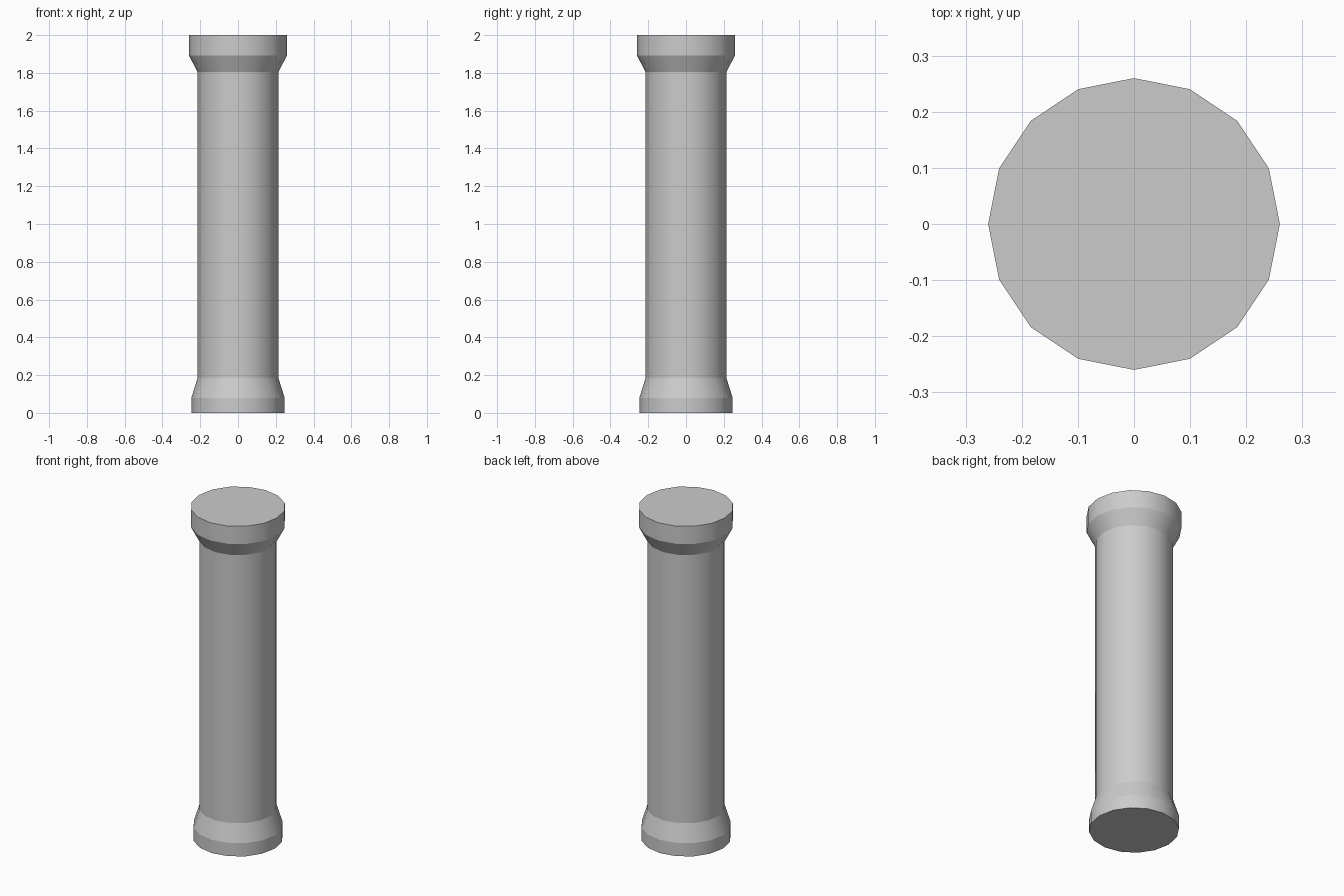
import bpy, bmesh, math

if "Cube" in bpy.data.objects:
    bpy.data.objects.remove(bpy.data.objects["Cube"])

SIDES = 16
# (radius, height) outline from base to top
PROFILE = [(0.247, 0.0), (0.247, 0.08), (0.214, 0.185),
           (0.214, 1.805), (0.26, 1.893), (0.26, 2.0)]

bm = bmesh.new()

# Stacked rings of the column
rings = []
for r, z in PROFILE:
    rings.append([bm.verts.new((r * math.cos(2 * math.pi * i / SIDES),
                                r * math.sin(2 * math.pi * i / SIDES), z))
                  for i in range(SIDES)])

# Side walls, smooth around the column
for low, high in zip(rings, rings[1:]):
    for i in range(SIDES):
        j = (i + 1) % SIDES
        bm.faces.new((low[i], low[j], high[j], high[i])).smooth = True

# Flat end caps
bm.faces.new(rings[0][::-1])
bm.faces.new(rings[-1])

# Crisp creases where the outline changes direction
for ring in rings:
    for i in range(SIDES):
        bm.edges.get((ring[i], ring[(i + 1) % SIDES])).smooth = False

mesh = bpy.data.meshes.new("column")
bm.to_mesh(mesh)
bm.free()
bpy.context.collection.objects.link(bpy.data.objects.new("column", mesh))
